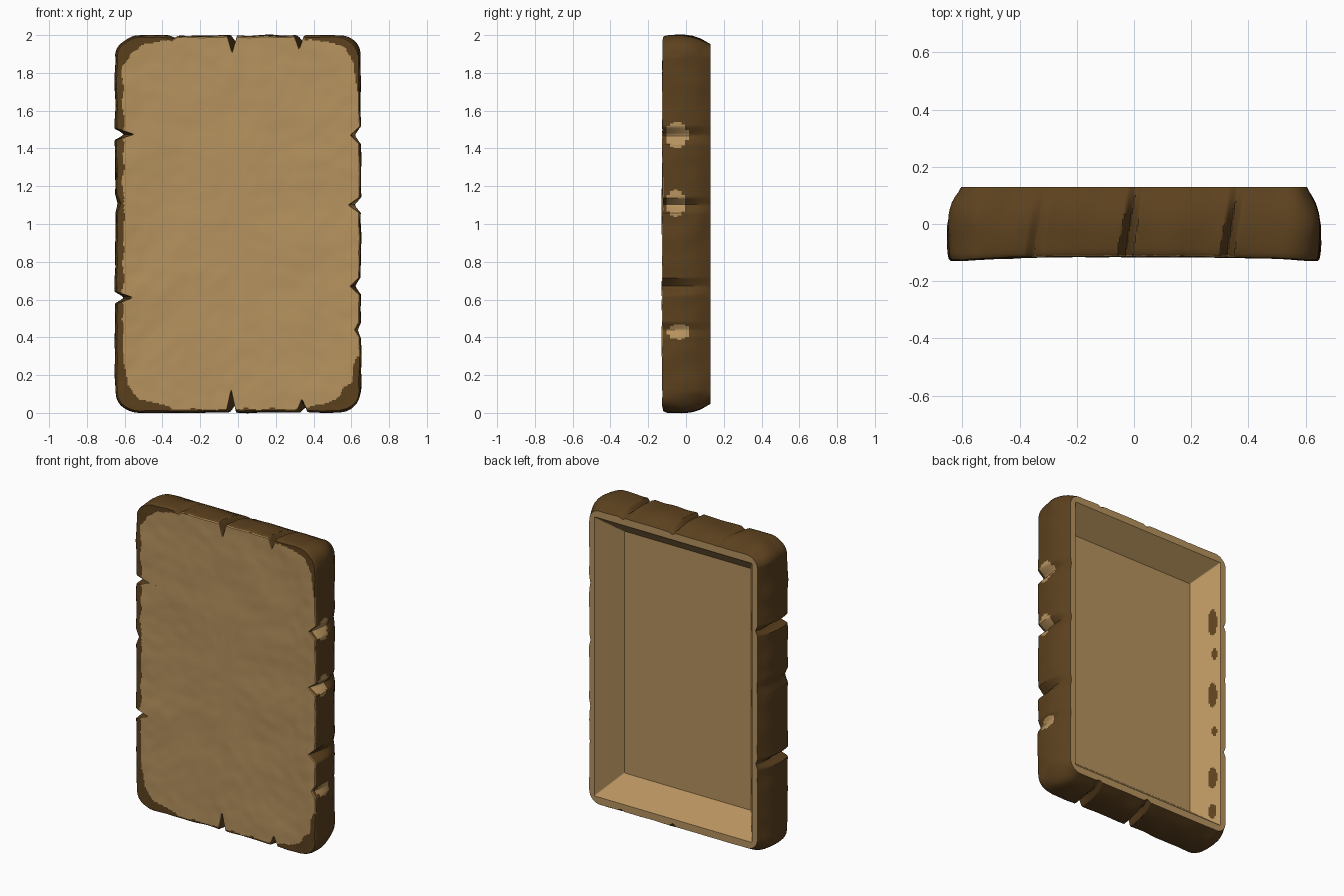
import bpy, bmesh, math
from mathutils import Vector, noise

if "Cube" in bpy.data.objects:
    bpy.data.objects.remove(bpy.data.objects["Cube"])

HX, HZ, R = 0.648, 0.996, 0.12
NX, NZ, NC = 210, 240, 18   # samples along top/bottom, sides, corners


def material(name, col):
    m = bpy.data.materials.new(name)
    m.diffuse_color = (*col, 1)
    m.use_nodes = True
    m.node_tree.nodes["Principled BSDF"].inputs["Base Color"].default_value = m.diffuse_color
    return m


def outline(hx, hz, r):
    """Rounded rectangle: list of (x, z, normal_x, normal_z)."""
    pts = []
    cx, cz = hx - r, hz - r
    corners = [(cx, -cz, -90), (cx, cz, 0), (-cx, cz, 90), (-cx, -cz, 180)]
    for k, (x, z, a0) in enumerate(corners):
        for i in range(NC):
            a = math.radians(a0 + 90 * i / NC)
            c, s = math.cos(a), math.sin(a)
            pts.append((x + r * c, z + r * s, c, s))
        x2, z2, _ = corners[(k + 1) % 4]
        a = math.radians(a0 + 90)
        c, s = math.cos(a), math.sin(a)
        n = NZ if k % 2 == 0 else NX
        for i in range(n):
            t = i / n
            pts.append((x + (x2 - x) * t + r * c, z + (z2 - z) * t + r * s, c, s))
    return pts


# Cracks round the edge: position, depth, half width
CRACKS = {
    "right": [(1.47, .05, .045), (1.10, .06, .04), (.67, .05, .045), (.44, .025, .04)],
    "left": [(1.475, .095, .03), (1.11, .02, .05), (.61, .09, .03)],
    "top": [(-.03, .09, .025), (.325, .07, .025), (-.35, .02, .03)],
    "bottom": [(-.035, .12, .025), (.34, .065, .028)],
}


def crack(x, z, nx, nz, y):
    """How far the edge is cut in at this place."""
    if abs(nx) > .95:
        side, s, lean = ("right" if nx > 0 else "left"), z + 1, 0
    elif abs(nz) > .95:
        side, s, lean = ("top" if nz > 0 else "bottom"), x, .17 * (max(y, -.11) + .1)
    else:
        return 0
    fade = 1 - .85 * max(0, min(1, (y + .11) / .22))
    return fade * max((d * max(0, 1 - abs(s - c - lean) / w) for c, d, w in CRACKS[side]))


def ring(inset, y, front=False):
    """One outline ring of the weathered outer shell."""
    reach = max(0, 1 - inset / .2) if front else 1
    out = []
    base = outline(HX, HZ, R)
    corner = max(R - inset, .03)
    for (bx, bz, nx, nz), (x, z, _, _) in zip(base, outline(HX - inset, HZ - inset, corner)):
        cut = crack(bx, bz, nx, nz, y) * reach
        amp = .012 if abs(nx * nz) > .1 else .006
        wob = noise.noise(Vector((bx * 9, y * 7, bz * 9))) * (amp if y < .1 else .002)
        wob *= reach
        px, pz = x + nx * (wob - cut), z + nz * (wob - cut)
        py = y
        if front:   # gently dished, lumpy face
            py += -.012 * min(1, (abs(px) / .6) ** 4) + .006 * noise.noise(Vector((px * 4, 3, pz * 4)))
            py += .002 * noise.noise(Vector((px * 13, 8, pz * 13)))
        out.append((px, py, pz + 1))
    return out


def inner(hx, hz, y):
    return [(x, y, z + 1) for x, z, _, _ in outline(hx, hz, .006)]


# Rings from the middle of the face, over the edge, to the back and into the hollow
rings, kinds = [], []
face_steps = [.605 - .025 * i for i in range(16)] + [.2 - .008 * i for i in range(25)] + [.004]
for d in face_steps:
    rings.append(ring(d, -.114 + (.004 if d < .006 else 0), True))
    kinds.append("face")
for y, d in [(-.104, 0), (-.085, -.002), (-.065, -.003), (-.045, -.003), (-.025, -.003), (-.005, -.002),
             (.015, .001), (.035, .004), (.055, .010), (.075, .017), (.095, .027), (.115, .037), (.13, .045)]:
    rings.append(ring(d, y))
    kinds.append("side")
rings.append(inner(.565, .905, .13))
kinds.append("rim")
for i in range(1, 21):
    t = i / 20
    rings.append(inner(.565 - .111 * t, .905 - .121 * t, .13 - .15 * t))
    kinds.append("hollow")

SIDE_SPOTS = [(-.05, 1.47, .06, .07), (-.055, 1.11, .05, .07), (-.04, .43, .06, .04)]
HOLLOW_SPOTS = [(.09, 1.5, .023, .09), (.1, 1.28, .013, .04), (.09, 1.0, .023, .085),
                (.1, .75, .013, .035), (.09, .43, .023, .075), (.09, .2, .02, .05)]


def in_spot(c, spots):
    return any(((c.y - y) / a) ** 2 + ((c.z - z) / b) ** 2 < 1 for y, z, a, b in spots)


def is_brown(c, kind):
    if kind == "rim":
        return False
    if kind == "hollow":
        return c.x < -.45 and in_spot(c, HOLLOW_SPOTS)
    if kind == "side":
        return not (c.x > .5 and in_spot(c, SIDE_SPOTS))
    # Front: worn brown border, wider at the left and at the corners
    n = noise.noise(Vector((c.x * 12, 1, c.z * 12)))
    u, v = .65 - abs(c.x), 1 - abs(c.z - 1)
    left, low = c.x < 0, c.z < 1
    if left and u < .042 + .016 * n:
        return True
    if not left and u < .004 + .006 * n:
        return True
    if v < (.018 if low else .007) + .012 * n:
        return True
    size = {(True, True): .0105, (True, False): .0075, (False, True): .009, (False, False): .006}[left, low]
    return u < .3 and v < .3 and u * v < size * (1 + .5 * n)


# Slab mesh
bm = bmesh.new()
loops = [[bm.verts.new(p) for p in r] for r in rings]
N = len(loops[0])
bm.faces.new(loops[0])
bm.faces.new(loops[-1])
for a, b, kind in zip(loops, loops[1:], kinds[1:]):
    for i in range(N):
        j = (i + 1) % N
        f = bm.faces.new((a[i], a[j], b[j], b[i]))
        f.material_index = int(is_brown(f.calc_center_median(), kind))
bmesh.ops.recalc_face_normals(bm, faces=bm.faces)

me = bpy.data.meshes.new("weathered_slab")
bm.to_mesh(me)
bm.free()
me.materials.append(material("tan", (.47, .29, .112)))
me.materials.append(material("dark brown", (.106, .052, .013)))
slab = bpy.data.objects.new("weathered_slab", me)
bpy.context.collection.objects.link(slab)
bpy.context.view_layer.objects.active = slab
slab.select_set(True)
bpy.ops.object.shade_smooth_by_angle(angle=math.radians(35))
